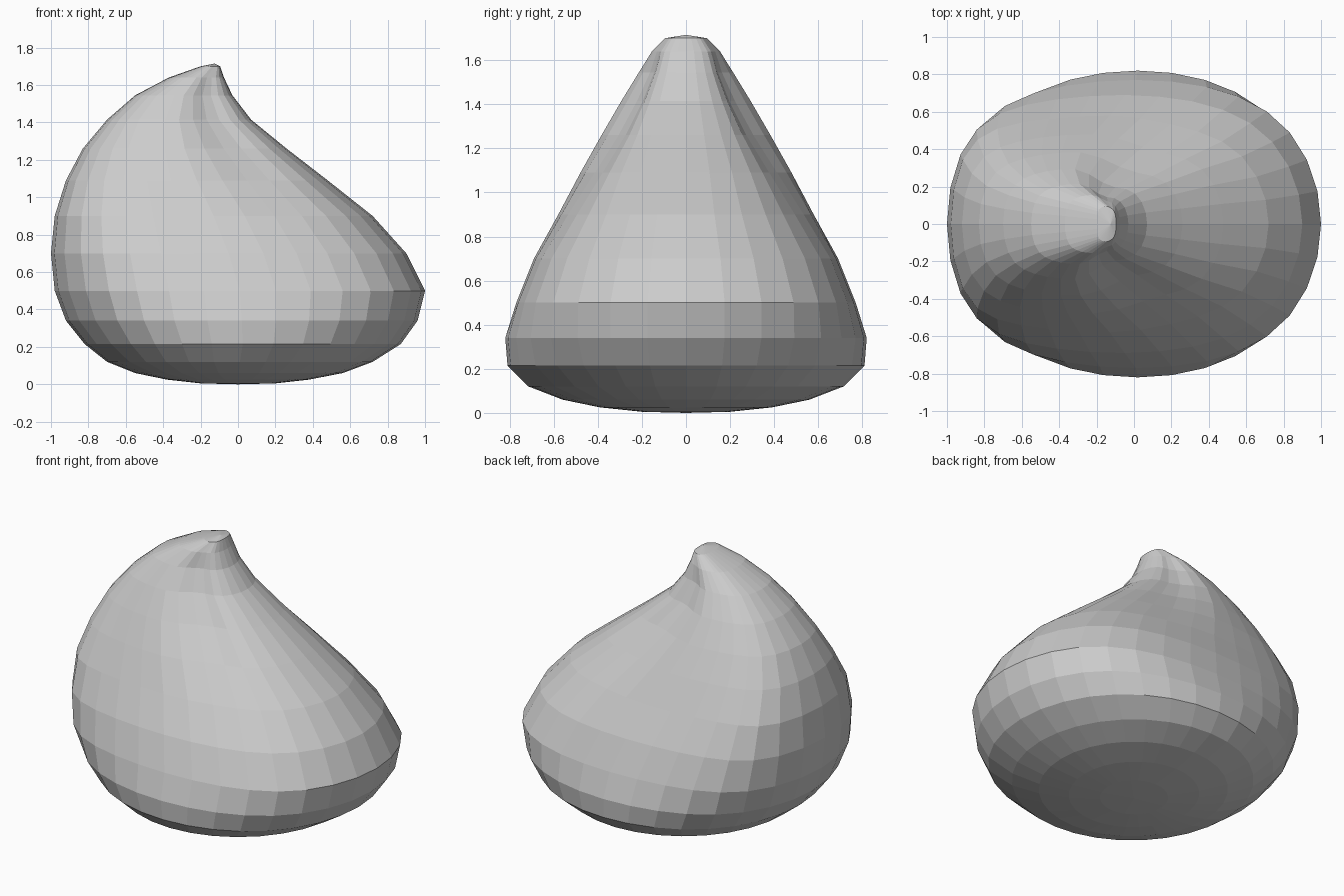
import bpy, bmesh
from math import cos, sin, pi, exp

if "Cube" in bpy.data.objects:
    bpy.data.objects.remove(bpy.data.objects["Cube"])

SEGMENTS = 32
# each ring: height, left x, right x, half depth of left lobe, half depth of right lobe
RINGS = [
    (0.005, -0.20, 0.20, 0.20, 0.20),
    (0.025, -0.38, 0.38, 0.39, 0.39),
    (0.06, -0.55, 0.56, 0.56, 0.56),
    (0.12, -0.70, 0.72, 0.715, 0.715),
    (0.215, -0.82, 0.87, 0.81, 0.81),
    (0.34, -0.92, 0.96, 0.82, 0.82),
    (0.50, -0.98, 1.00, 0.77, 0.77),
    (0.70, -1.00, 0.90, 0.69, 0.68),
    (0.90, -0.98, 0.72, 0.58, 0.56),
    (1.09, -0.92, 0.48, 0.48, 0.44),
    (1.26, -0.83, 0.26, 0.385, 0.32),
    (1.415, -0.70, 0.07, 0.295, 0.235),
    (1.545, -0.55, -0.03, 0.215, 0.175),
    (1.64, -0.37, -0.075, 0.155, 0.14),
    (1.70, -0.20, -0.095, 0.095, 0.09),
]


def soft_min(a, b, n=4):
    """Blend of a round arc (a) into a flattened side (b)."""
    return a / (1 + (a / b) ** n) ** (1 / n)


def clamp(v):
    return max(0, min(1, v))


def ring_point(ring, i):
    z, left, right, wl, wr = ring
    ang = 2 * pi * i / SEGMENTS
    c, s = cos(ang), sin(ang)
    x = (left + right) / 2 + (right - left) / 2 * c
    k = (1 - c) / 2                                  # 0 at right, 1 at left
    w = wr + (wl - wr) * min(1, k * 2)
    high = clamp((z - 0.9) / 0.4)
    # flattened sides, strongest on the left around the middle height
    r0 = wr * (1.3 + 0.2 * high)
    reach = r0 + (max(min(-left, 1.7 * wl), 1.1 * wl) - r0) * k
    flat = soft_min(reach * abs(s), w) * w / soft_min(reach, w)
    mix = clamp((z - 0.13) / 0.4) * (0.45 + 0.4 * k + high * (0.15 - 0.45 * k))
    y = w * abs(s) * (1 - mix) + flat * mix
    # pinched sides below the tip
    groove = 0.18 * clamp((z - 0.8) / 0.6) * clamp((1.72 - z) / 0.15)
    y *= 1 - groove * exp(-((c - 0.5) / 0.27) ** 2)
    return x, y if s >= 0 else -y, z


# bulb: stacked rings closed by a fan at each end
bm = bmesh.new()
loops = [[bm.verts.new(ring_point(r, i)) for i in range(SEGMENTS)] for r in RINGS]
bottom = bm.verts.new((0, 0, 0))
tip = bm.verts.new((-0.125, 0, 1.715))
for i in range(SEGMENTS):
    j = (i + 1) % SEGMENTS
    for a, b in zip(loops, loops[1:]):
        bm.faces.new((a[i], a[j], b[j], b[i]))
    bm.faces.new((bottom, loops[0][j], loops[0][i]))
    bm.faces.new((tip, loops[-1][i], loops[-1][j]))
bmesh.ops.recalc_face_normals(bm, faces=bm.faces)
mesh = bpy.data.meshes.new("teardrop_bulb")
bm.to_mesh(mesh)
bm.free()
bpy.context.collection.objects.link(bpy.data.objects.new("teardrop_bulb", mesh))
